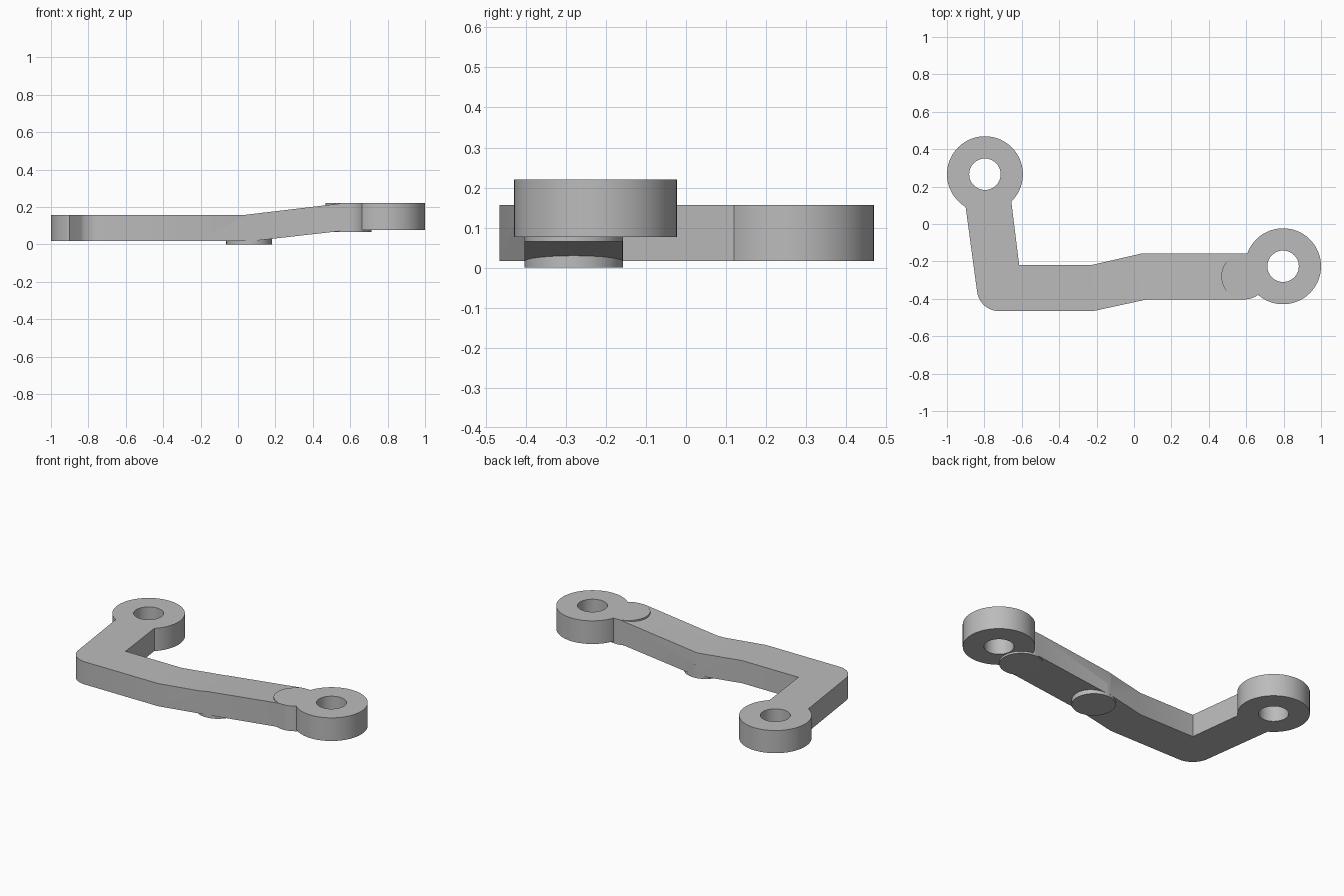
import bpy, bmesh, math
from mathutils import Vector

if "Cube" in bpy.data.objects:
    bpy.data.objects.remove(bpy.data.objects["Cube"], do_unlink=True)

grey = bpy.data.materials.new("plain grey")
grey.use_nodes = True
grey.diffuse_color = (0.5, 0.5, 0.5, 1)
grey.node_tree.nodes["Principled BSDF"].inputs["Base Color"].default_value = (0.5, 0.5, 0.5, 1)


def prism(name, points, offset):
    """Extrude a closed loop of 3D points along an offset."""
    bm = bmesh.new()
    face = bm.faces.new([bm.verts.new(p) for p in points])
    new = bmesh.ops.extrude_face_region(bm, geom=[face])["geom"]
    moved = [v for v in new if isinstance(v, bmesh.types.BMVert)]
    bmesh.ops.translate(bm, verts=moved, vec=Vector(offset))
    bmesh.ops.recalc_face_normals(bm, faces=bm.faces)
    mesh = bpy.data.meshes.new(name)
    bm.to_mesh(mesh)
    bm.free()
    mesh.materials.append(grey)
    obj = bpy.data.objects.new(name, mesh)
    bpy.context.collection.objects.link(obj)
    return obj


def arc(cx, cy, r, start, end, steps):
    angles = [math.radians(start + (end - start) * i / steps) for i in range(steps + 1)]
    return [(cx + r * math.cos(a), cy + r * math.sin(a)) for a in angles]


def disc(name, cx, cy, r, low, high):
    ring = arc(cx, cy, r, 0, 360, 72)[:-1]
    return prism(name, [(x, y, low) for x, y in ring], (0, 0, high - low))


def combine(target, other, operation):
    mod = target.modifiers.new(operation, 'BOOLEAN')
    mod.operation = operation
    mod.solver = 'EXACT'
    mod.object = other
    bpy.context.view_layer.objects.active = target
    bpy.ops.object.modifier_apply(modifier=mod.name)
    bpy.data.objects.remove(other, do_unlink=True)


# Arm: bent plan outline trimmed by a rising side profile
plan = [(-0.9, 0.09)] + arc(-0.72, -0.346, 0.12, 188, 270, 12) + [
    (-0.22, -0.466), (0.07, -0.403), (0.6, -0.403), (0.6, -0.158),
    (0.04, -0.158), (-0.23, -0.22), (-0.614, -0.22), (-0.656, 0.12)]
arm = prism("lever_arm", [(x, y, -0.2) for x, y in plan], (0, 0, 0.7))
LOW, TOP, END_LOW, END_TOP = 0.017, 0.157, 0.077, 0.22
side = [(-1.2, LOW), (0.07, LOW), (0.6, END_LOW), (0.8, END_LOW),
        (0.8, END_TOP), (0.56, END_TOP), (0.03, TOP), (-1.2, TOP)]
combine(arm, prism("side_trim", [(x, -1, z) for x, z in side], (0, 2, 0)), 'INTERSECT')

# End bosses and the two joint pads
combine(arm, disc("left_joint_pad", 0.59, -0.28, 0.123, 0.065, END_TOP), 'UNION')
combine(arm, disc("underside_pad", 0.06, -0.28, 0.123, 0, 0.08), 'UNION')
bosses = [(-0.797, 0.266, LOW, TOP), (0.797, -0.226, END_LOW, END_TOP)]
for x, y, low, high in bosses:
    combine(arm, disc("end_boss", x, y, 0.203, low, high), 'UNION')

# Through holes
for x, y, low, high in bosses:
    combine(arm, disc("bore", x, y, 0.084, low - 0.1, high + 0.1), 'DIFFERENCE')

bpy.ops.object.select_all(action='DESELECT')
arm.select_set(True)
bpy.context.view_layer.objects.active = arm
bpy.ops.object.shade_smooth_by_angle(angle=math.radians(20))
